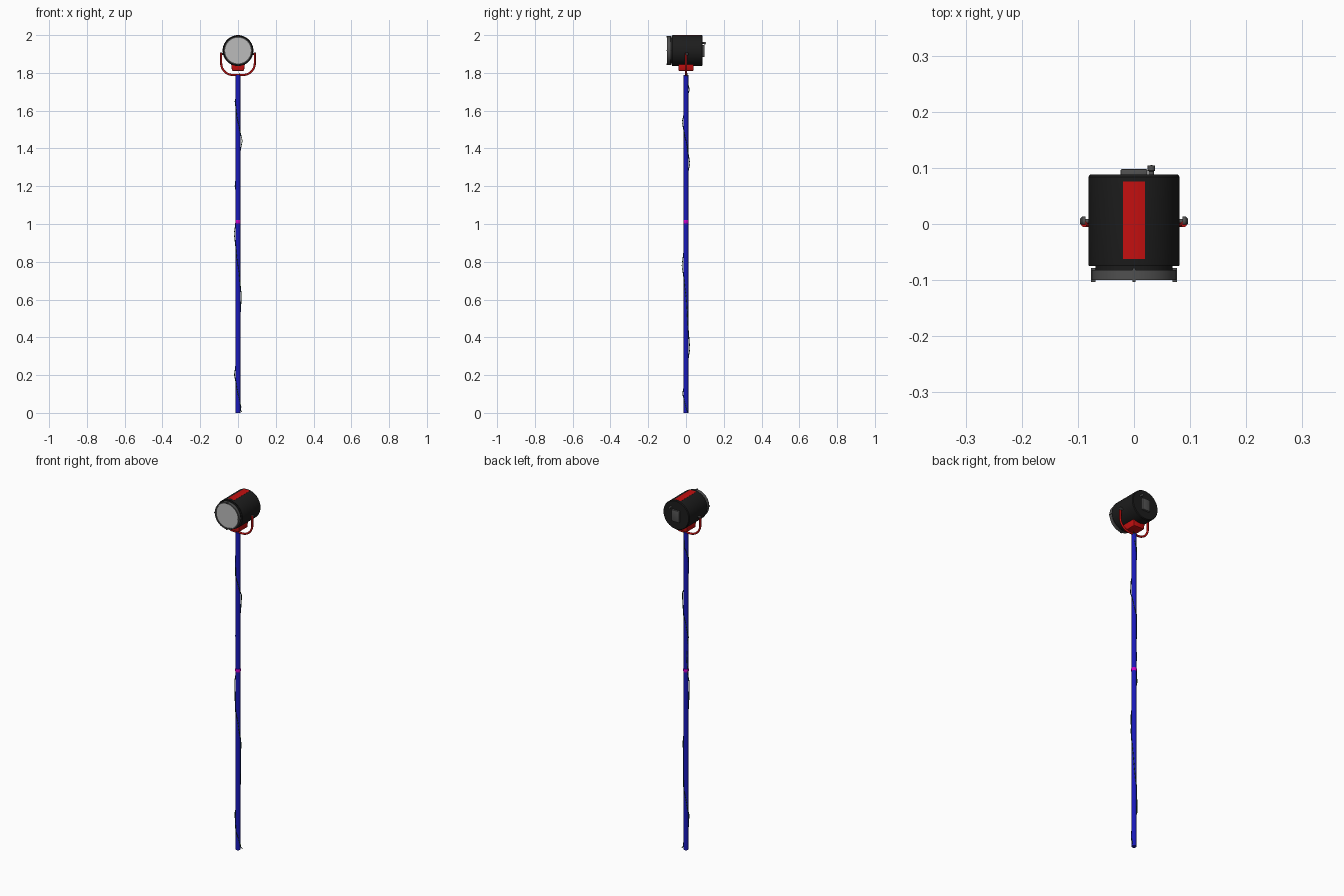
import bpy, bmesh, math
from mathutils import Vector, Matrix

if "Cube" in bpy.data.objects:
    bpy.data.objects.remove(bpy.data.objects["Cube"])

CZ = 1.918  # height of the lamp axis


def mat(name, rgb):
    m = bpy.data.materials.new(name)
    m.diffuse_color = (*rgb, 1)
    m.use_nodes = True
    m.node_tree.nodes["Principled BSDF"].inputs["Base Color"].default_value = m.diffuse_color
    return m


black = mat("black", (0.012, 0.012, 0.012))
dark = mat("dark_grey", (0.08, 0.08, 0.08))
glass = mat("lens_grey", (0.5, 0.5, 0.5))
red = mat("red", (0.55, 0.005, 0.005))
blue = mat("blue", (0.01, 0.01, 0.5))
magenta = mat("magenta", (0.6, 0.0, 0.6))
green = mat("cable_green", (0.01, 0.06, 0.01))


def finish(name, bm, m, smooth=True):
    bmesh.ops.recalc_face_normals(bm, faces=bm.faces)
    me = bpy.data.meshes.new(name)
    bm.to_mesh(me)
    bm.free()
    ob = bpy.data.objects.new(name, me)
    bpy.context.collection.objects.link(ob)
    me.materials.append(m)
    if smooth:
        bpy.ops.object.select_all(action='DESELECT')
        ob.select_set(True)
        bpy.context.view_layer.objects.active = ob
        bpy.ops.object.shade_smooth_by_angle(angle=math.radians(35))
    return ob


def lathe(name, profile, m, axis='Z', at=(0, 0, 0), n=48):
    """Spin (radius, distance) points round an axis."""
    bm = bmesh.new()
    vs = [bm.verts.new((r, 0, d)) for r, d in profile]
    es = [bm.edges.new(p) for p in zip(vs, vs[1:])]
    bmesh.ops.spin(bm, geom=vs + es, cent=(0, 0, 0), axis=(0, 0, 1),
                   angle=math.tau, steps=n, use_merge=True)
    bmesh.ops.remove_doubles(bm, verts=bm.verts, dist=1e-5)
    rot = {'Z': Matrix(), 'Y': Matrix.Rotation(-math.pi / 2, 4, 'X'),
           'X': Matrix.Rotation(math.pi / 2, 4, 'Y')}[axis]
    bm.transform(Matrix.Translation(at) @ rot)
    return finish(name, bm, m)


def box(name, lo, hi, m, bevel=0.0, taper=1.0):
    bm = bmesh.new()
    bmesh.ops.create_cube(bm, size=1)
    lo, hi = Vector(lo), Vector(hi)
    for v in bm.verts:
        s = taper if v.co.z < 0 else 1
        c = Vector((v.co.x * s, v.co.y, v.co.z))
        v.co = (lo + hi) / 2 + c * (hi - lo)
    if bevel:
        bmesh.ops.bevel(bm, geom=bm.edges[:], offset=bevel, segments=2, affect='EDGES', profile=0.5)
    return finish(name, bm, m)


def tube(name, pts, radius, m, res=3):
    cu = bpy.data.curves.new(name, 'CURVE')
    cu.dimensions = '3D'
    cu.bevel_depth = radius
    cu.bevel_resolution = res
    cu.use_fill_caps = True
    sp = cu.splines.new('POLY')
    sp.points.add(len(pts) - 1)
    for p, c in zip(sp.points, pts):
        p.co = (*c, 1)
    ob = bpy.data.objects.new(name, cu)
    bpy.context.collection.objects.link(ob)
    cu.materials.append(m)
    return ob


# two-stage pole with a joint collar
lathe("lower_pole", [(0, 0), (0.013, 0), (0.013, 1.005), (0, 1.005)], blue, n=32)
lathe("upper_pole", [(0, 1.0), (0.0122, 1.0), (0.0122, 1.79), (0, 1.79)], blue, n=32)
lathe("pole_collar", [(0, 1.003), (0.0135, 1.003), (0.0145, 1.007), (0.0145, 1.017),
                      (0.0135, 1.021), (0, 1.021)], magenta, n=32)

# lamp barrel, its axis along y
lathe("lamp_barrel", [(0, -0.072), (0.077, -0.072), (0.0805, -0.075), (0.0815, -0.07),
                      (0.0815, 0.084), (0.078, 0.088), (0, 0.088)], black, 'Y', (0, 0, CZ), 64)
lathe("barrel_neck", [(0, -0.085), (0.069, -0.085), (0.069, -0.07), (0, -0.07)],
      black, 'Y', (0, 0, CZ), 64)
lathe("lens_ring", [(0.068, -0.082), (0.075, -0.082), (0.075, -0.1), (0.068, -0.1),
                    (0.068, -0.082)], dark, 'Y', (0, 0, CZ), 64)
lathe("lens", [(0, -0.096), (0.069, -0.096), (0.069, -0.088), (0, -0.088)],
      glass, 'Y', (0, 0, CZ), 64)

# clips round the lens ring
for i in range(4):
    ob = box(f"ring_clip_{i + 1}", (-0.003, -0.103, 0.069), (0.003, -0.078, 0.077), dark)
    ob.data.transform(Matrix.Translation((0, 0, CZ)) @ Matrix.Rotation(i * math.pi / 2, 4, 'Y'))

# curved red stripe on top of the barrel
bm = bmesh.new()
rows = []
for i in range(9):
    a = (i / 8 - 0.5) * 0.48
    rows.append([bm.verts.new((r * math.sin(a), y, CZ + r * math.cos(a)))
                 for r, y in ((0.079, -0.062), (0.082, -0.062), (0.082, 0.076), (0.079, 0.076))])
for p, q in zip(rows, rows[1:]):
    for k in range(4):
        bm.faces.new((p[k], p[(k + 1) % 4], q[(k + 1) % 4], q[k]))
bm.faces.new(rows[0])
bm.faces.new(rows[-1])
finish("top_stripe", bm, red)

# rear panel and knob
box("rear_panel", (-0.024, 0.08, CZ - 0.035), (0.024, 0.098, CZ + 0.03), dark, 0.003)
lathe("rear_knob", [(0, 0.085), (0.005, 0.085), (0.005, 0.094), (0.0065, 0.095), (0.0065, 0.104),
                    (0, 0.105)], dark, 'Y', (0.031, 0, 1.958), 24)

# red housing under the barrel
box("bottom_housing", (-0.037, -0.04, 1.811), (0.037, 0.04, 1.852), red, 0.003, 0.86)

# U-shaped yoke
R, X, ZB = 0.062, 0.089, 1.789
half = [(X, 0, 1.905)] + [(X - R + R * math.cos(t), 0, ZB + R - R * math.sin(t))
                          for t in (i * math.pi / 24 for i in range(13))]
tube("yoke", half + [(-x, y, z) for x, y, z in reversed(half)], 0.0055, red)

# pivot knobs on both sides
for name, s in (("left", -1), ("right", 1)):
    lathe(f"{name}_pivot_knob", [(0, s * 0.078), (0.004, s * 0.078), (0.004, s * 0.086),
                                 (0.008, s * 0.086), (0.008, s * 0.093), (0.005, s * 0.096),
                                 (0, s * 0.096)], dark, 'X', (0, 0.005, 1.9), 24)

# slack cable wound round the pole: (height, angle, distance)
keys = [(1.8, 45, .013), (1.71, 90, .018), (1.65, 180, .016), (1.54, 270, .020),
        (1.44, 360, .022), (1.32, 450, .020), (1.2, 540, .016), (1.1, 500, .014),
        (0.95, 540, .020), (0.78, 630, .021), (0.62, 720, .018), (0.34, 810, .020),
        (0.2, 900, .019), (0.1, 990, .018), (0.03, 1080, .016), (0.002, 1110, .024)]
path = []
for (z0, a0, r0), (z1, a1, r1) in zip(keys, keys[1:]):
    for k in range(10):
        t = k / 10
        a, r = math.radians(a0 + (a1 - a0) * t), r0 + (r1 - r0) * t
        r -= 0.005 * math.sin(math.pi * t)
        path.append((r * math.cos(a), r * math.sin(a), z0 + (z1 - z0) * t))
tube("cable", path, 0.0018, green, 2)
